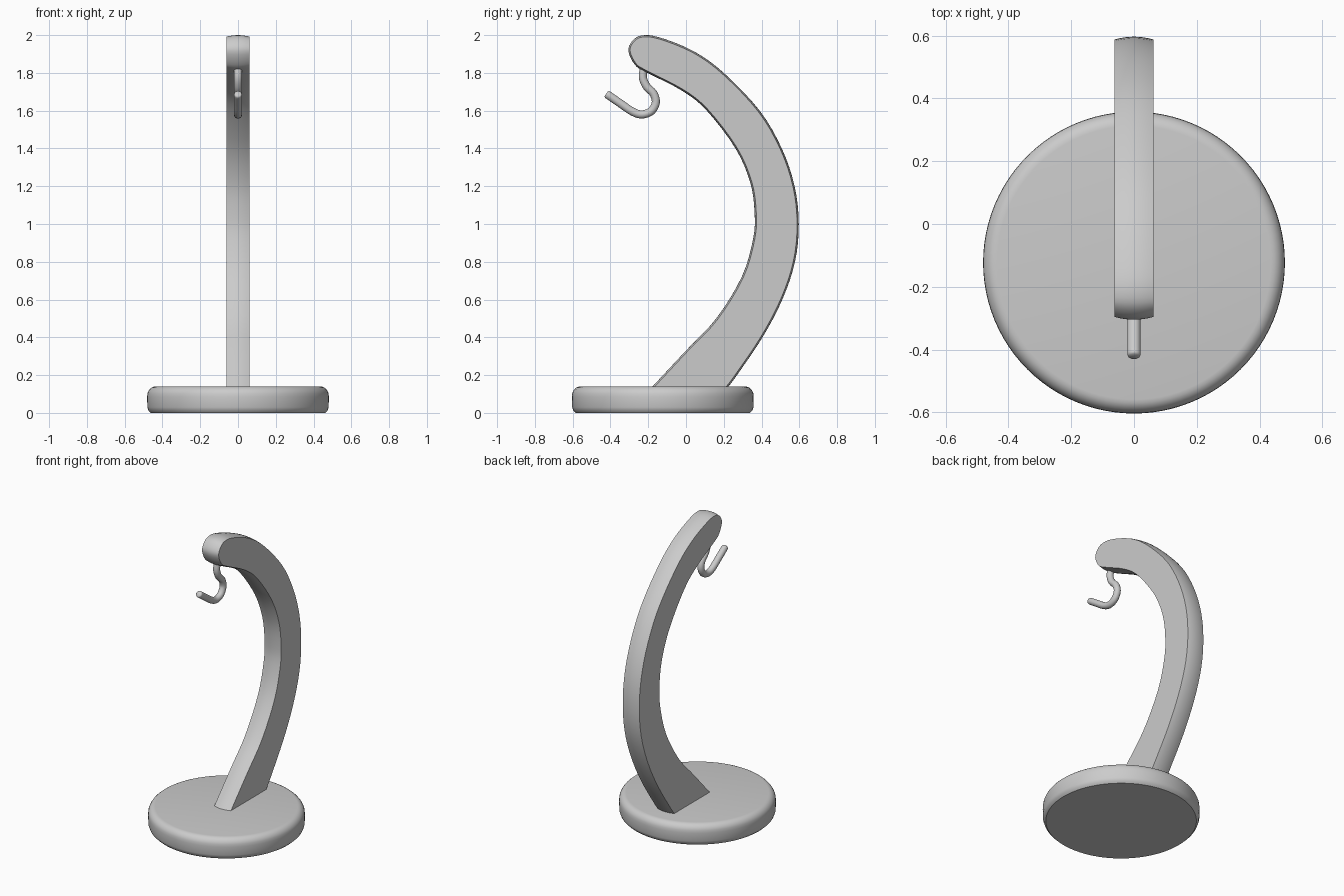
import bpy, bmesh, math
from mathutils import Vector

cube = bpy.data.objects.get("Cube")
if cube:
    bpy.data.objects.remove(cube, do_unlink=True)

grey = bpy.data.materials.new("satin_grey")
grey.use_nodes = True
colour = (0.6, 0.6, 0.6, 1)
grey.diffuse_color = colour
grey.node_tree.nodes["Principled BSDF"].inputs["Base Color"].default_value = colour


def finish(name, bm, angle):
    """Turn a bmesh into a shaded, coloured object."""
    bmesh.ops.recalc_face_normals(bm, faces=bm.faces)
    mesh = bpy.data.meshes.new(name)
    bm.to_mesh(mesh)
    bm.free()
    obj = bpy.data.objects.new(name, mesh)
    bpy.context.collection.objects.link(obj)
    mesh.materials.append(grey)
    bpy.ops.object.select_all(action='DESELECT')
    obj.select_set(True)
    bpy.context.view_layer.objects.active = obj
    bpy.ops.object.shade_smooth_by_angle(angle=math.radians(angle))
    return obj


def spline(points, steps):
    """Smooth curve through 2D points."""
    p = [Vector(q) for q in points]
    p = [2 * p[0] - p[1]] + p + [2 * p[-1] - p[-2]]
    out = []
    for a, b, c, d in zip(p, p[1:], p[2:], p[3:]):
        for i in range(steps):
            t = i / steps
            out.append(0.5 * (2 * b + (c - a) * t + (2 * a - 5 * b + 4 * c - d) * t ** 2
                              + (3 * b - a - 3 * c + d) * t ** 3))
    return out + [p[-2]]


def bridge(bm, a, b, closed=True):
    n = len(a)
    for i in range(n if closed else n - 1):
        j = (i + 1) % n
        bm.faces.new((a[i], a[j], b[j], b[i]))


# Round base: lathed disc with a soft rim
rim = [(0.462, 0.004), (0.474, 0.012), (0.48, 0.03), (0.481, 0.085)]
rim += [(0.436 + 0.045 * math.cos(a), 0.09 + 0.05 * math.sin(a))
        for a in [math.radians(15 * k) for k in range(1, 7)]]
bm = bmesh.new()
rings = []
for r, z in rim:
    rings.append([bm.verts.new((r * math.cos(k * math.tau / 96),
                                -0.123 + r * math.sin(k * math.tau / 96), z))
                  for k in range(96)])
for lower, upper in zip(rings, rings[1:]):
    bridge(bm, lower, upper)
bm.faces.new(rings[0])
bm.faces.new(rings[-1])
for v in rings[0]:
    v.co.z = 0
finish("base", bm, 35)

# Curved arm: side profile (y, z) swept across x with slightly domed edges
profile = spline([
    (-0.222, 0.09), (-0.177, 0.14), (0, 0.33), (0.16, 0.50), (0.295, 0.72),
    (0.355, 0.92), (0.363, 1.06), (0.34, 1.22), (0.262, 1.40), (0.11, 1.60),
    (-0.02, 1.705), (-0.21, 1.803), (-0.27, 1.842), (-0.305, 1.915),
    (-0.285, 1.968), (-0.235, 1.998), (-0.14, 1.988), (0.04, 1.915),
    (0.20, 1.80), (0.39, 1.60), (0.507, 1.40), (0.575, 1.20), (0.597, 1.0),
    (0.577, 0.80), (0.51, 0.60), (0.405, 0.40), (0.27, 0.20), (0.225, 0.14),
    (0.185, 0.09)], 4)
bm = bmesh.new()
half, dome, layers = 0.062, 0.009, []
for k in range(9):
    s = k / 4 - 1
    layer = []
    for i, p in enumerate(profile):
        t = (profile[min(i + 1, len(profile) - 1)] - profile[max(i - 1, 0)]).normalized()
        q = p + Vector((t.y, -t.x)) * dome * s * s
        layer.append(bm.verts.new((s * half, q.x, q.y)))
    layers.append(layer)
for a, b in zip(layers, layers[1:]):
    bridge(bm, a, b, closed=False)
bm.faces.new([layer[0] for layer in layers] + [layer[-1] for layer in reversed(layers)])
bm.faces.new(layers[0])
bm.faces.new(layers[-1])
finish("arm", bm, 40)

# Hook: round wire swept along a path in the y-z plane
path = spline([(-0.222, 1.83), (-0.228, 1.775), (-0.208, 1.728), (-0.172, 1.69),
               (-0.16, 1.642), (-0.185, 1.597), (-0.235, 1.58), (-0.285, 1.596),
               (-0.35, 1.64), (-0.414, 1.684)], 6)
radius = 0.0215
tip_dir = (path[-1] - path[-2]).normalized()
stations = []
for i, p in enumerate(path):
    t = (path[min(i + 1, len(path) - 1)] - path[max(i - 1, 0)]).normalized()
    stations.append((p, t, radius))
# Softened tip
stations += [(path[-1] + tip_dir * 0.006, tip_dir, radius * 0.92),
             (path[-1] + tip_dir * 0.010, tip_dir, radius * 0.7)]
bm = bmesh.new()
rings = []
for p, t, r in stations:
    ring = []
    for k in range(20):
        a = k * math.tau / 20
        q = p + Vector((-t.y, t.x)) * r * math.sin(a)
        ring.append(bm.verts.new((r * math.cos(a), q.x, q.y)))
    rings.append(ring)
for a, b in zip(rings, rings[1:]):
    bridge(bm, a, b)
bm.faces.new(rings[0])
bm.faces.new(rings[-1])
finish("hook", bm, 50)
